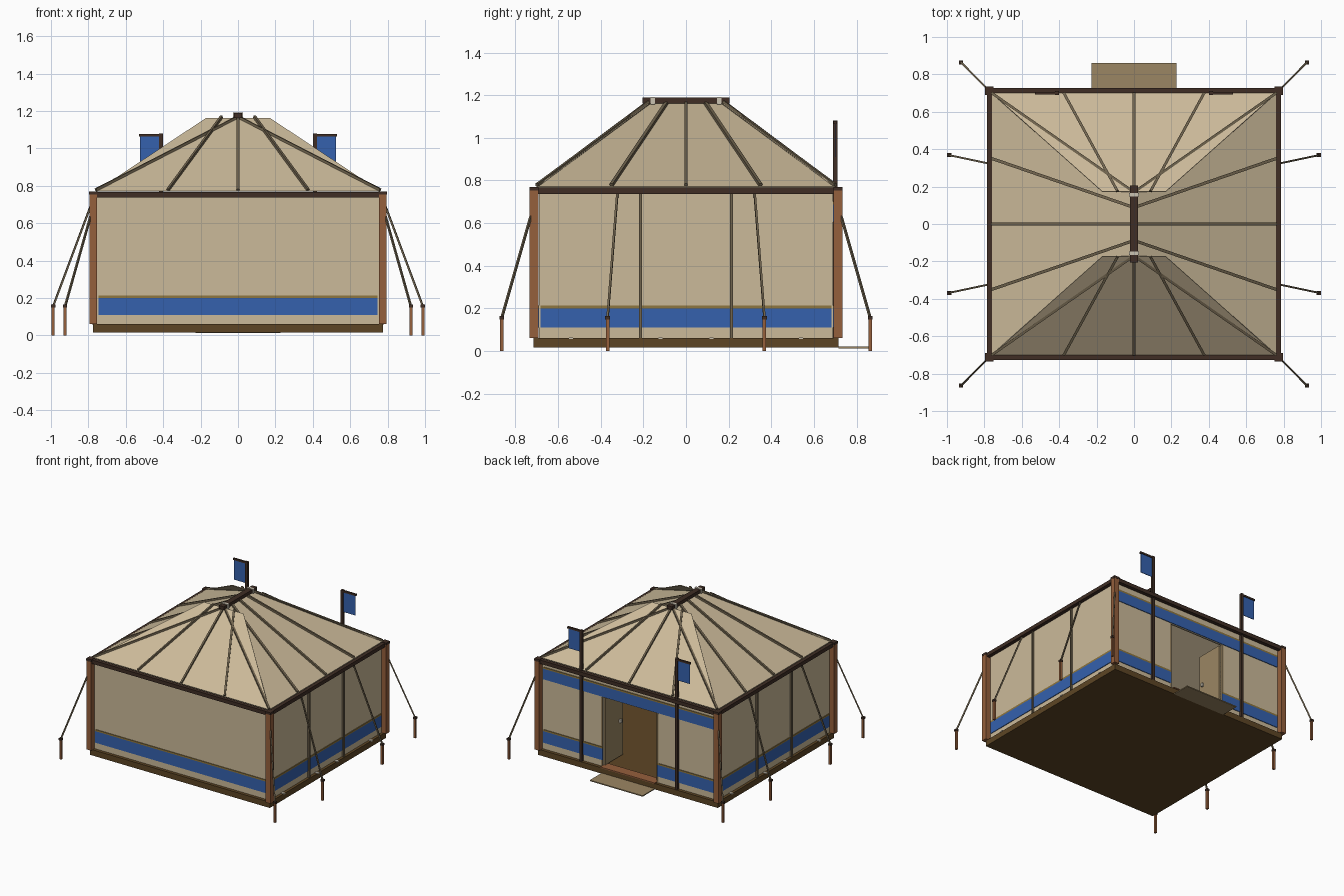
import bpy
from mathutils import Vector

cube = bpy.data.objects.get("Cube")
if cube:
    bpy.data.objects.remove(cube, do_unlink=True)


def material(name, r, g, b):
    m = bpy.data.materials.new(name)
    m.use_nodes = True
    m.diffuse_color = (r, g, b, 1)
    bsdf = next(n for n in m.node_tree.nodes if n.type == 'BSDF_PRINCIPLED')
    bsdf.inputs["Base Color"].default_value = (r, g, b, 1)
    return m


CANVAS = material("canvas tan", .60, .49, .32)
BLUE = material("blue cloth", .035, .12, .42)
WOOD = material("red brown wood", .30, .115, .045)
DARK = material("dark brown wood", .05, .027, .018)
BASE = material("platform brown", .11, .06, .018)
POLE = material("weathered pole", .16, .125, .075)
TRIM = material("olive trim", .27, .18, .05)
DOOR = material("door tan", .33, .24, .125)
METAL = material("pale metal", .60, .55, .45)


def mesh_object(name, verts, faces, mat):
    me = bpy.data.meshes.new(name)
    me.from_pydata(verts, [], faces)
    me.materials.append(mat)
    ob = bpy.data.objects.new(name, me)
    bpy.context.collection.objects.link(ob)
    return ob


BOX_FACES = [(0, 1, 3, 2), (4, 6, 7, 5), (0, 4, 5, 1),
             (2, 3, 7, 6), (0, 2, 6, 4), (1, 5, 7, 3)]


def box(name, xs, ys, zs, mat):
    xs, ys, zs = sorted(xs), sorted(ys), sorted(zs)
    return mesh_object(name, [(x, y, z) for x in xs for y in ys for z in zs], BOX_FACES, mat)


def block(name, x, y, half, zs, mat):
    return box(name, (x - half, x + half), (y - half, y + half), zs, mat)


def bar(name, a, b, width, mat):
    """Square bar running from a to b."""
    a, b = Vector(a), Vector(b)
    d = (b - a).normalized()
    side = d.cross(Vector((0, 0, 1))).normalized() * width / 2
    up = side.cross(d).normalized() * width / 2
    verts = [p + side * i + up * j for p in (a, b) for i in (-1, 1) for j in (-1, 1)]
    return mesh_object(name, verts, BOX_FACES, mat)


def panel(name, verts, mat, thick=.005):
    ob = mesh_object(name, verts, [tuple(range(len(verts)))], mat)
    mod = ob.modifiers.new("cloth thickness", 'SOLIDIFY')
    mod.thickness = thick
    mod.offset = -1
    return ob


WX, WY = .754, .69          # outer wall faces
FLOOR, EAVE, PEAK = .06, .772, 1.163
DW, DH = .235, .60          # door opening half width and top

# Platform and entrance mat
box("platform", (-.775, .775), (-.715, .715), (.015, FLOOR), BASE)
box("entrance_mat", (-.228, .228), (.715, .86), (.012, .02), DOOR)
box("door_threshold", (-DW, DW), (.64, .722), (FLOOR, .068), WOOD)

# Canvas walls, with an opening at the back
T = .012
box("front_wall", (-WX, WX), (-WY, -WY + T), (FLOOR, .76), CANVAS)
box("back_wall_lintel", (-DW, DW), (WY - T, WY), (DH, .76), CANVAS)
for s, side in ((1, "left"), (-1, "right")):
    box(side + "_wall", (s * WX, s * (WX - T)), (-WY, WY), (FLOOR, .76), CANVAS)
    box(side + "_back_wall", (s * DW, s * WX), (WY - T, WY), (FLOOR, .76), CANVAS)

# Blue bands edged with olive trim
P = .005


def bands(name, xs, ys, z, height=.09):
    box(name + "_band", xs, ys, (z, z + height), BLUE)
    box(name + "_trim", xs, ys, (z + height, z + height + .013), TRIM)


bands("front", (-.747, .747), (-WY - P, -WY), .11)
bands("back_upper", (-.747, .747), (WY, WY + P), .605, .082)
for s, side in ((1, "left"), (-1, "right")):
    bands(side, (s * WX, s * (WX + P)), (-.683, .683), .11)
    bands(side + "_back", (s * DW, s * .747), (WY, WY + P), .11)

# Corner posts with dark caps, and eave beams
for s in (-1, 1):
    for t in (-1, 1):
        block("corner_post", s * .774, t * .713, .021, (FLOOR, .752), WOOD)
        block("corner_cap", s * .774, t * .713, .022, (.752, .77), DARK)
    box("side_beam", (s * .758, s * .786), (-.713, .713), (.737, .766), DARK)
    box("end_beam", (-.774, .774), (s * .698, s * .727), (.737, .766), DARK)

# Roof: side slopes meet at the ridge, end panels are wide and overhang them
RY = .175
for s in (-1, 1):
    slope = [(s * .76, -.7, EAVE), (s * .76, .7, EAVE), (0, RY, PEAK), (0, -RY, PEAK)]
    panel("side_roof", slope[::s], CANVAS)
    end = [(.76, s * .7, EAVE), (-.76, s * .7, EAVE), (-.17, s * RY, PEAK), (.17, s * RY, PEAK)]
    panel("end_roof", end[::s], CANVAS)

# Rafters
R = .006
for s in (-1, 1):
    for k in (-1, 0, 1):
        bar("side_rafter", (s * .76, k * .35, EAVE + R), (0, k * .088, PEAK + R), .016, POLE)
        bar("end_rafter", (k * .375, s * .7, EAVE + R), (k * .088, s * RY, PEAK + R), .014, POLE)
    for t in (-1, 1):
        bar("hip_rafter", (s * .76, t * .7, EAVE + R), (0, t * .17, PEAK + R), .014, POLE)

# Ridge beam and its collars
box("ridge_beam", (-.021, .021), (-.205, .205), (1.162, 1.188), DARK)
for t in (-1, 1):
    box("ridge_collar", (-.028, .028), (t * .146, t * .166), (1.157, 1.192), METAL)

# Side wall battens and floor clips
for s in (-1, 1):
    for y in (-.213, .213):
        box("wall_batten", (s * WX, s * (WX + .014)), (y - .007, y + .007), (FLOOR, .74), POLE)
    for y in (-.54, -.12, .12, .54):
        box("floor_clip", (s * WX, s * .779), (y - .01, y + .01), (.056, .064), METAL)

# Stakes and guy ropes
for s in (-1, 1):
    for t in (-1, 1):
        for x, y, top in ((.988, .368, (.77, .322, .74)), (.924, .864, (.782, .72, .66))):
            block("stake", s * x, t * y, .008, (0, .15), WOOD)
            block("stake_cap", s * x, t * y, .011, (.148, .164), DARK)
            bar("guy_rope", (s * x, t * y, .157), (s * top[0], t * top[1], top[2]), .01, POLE)

# Flag poles with hanging flags
for s, side in ((1, "left"), (-1, "right")):
    box(side + "_flag_pole", (s * .402, s * .422), (WY, .71), (FLOOR, 1.08), DARK)
    box(side + "_flag_arm", (s * .402, s * .53), (.693, .707), (1.064, 1.078), DARK)
    box(side + "_flag", (s * .422, s * .524), (.698, .702), (.91, 1.064), BLUE)

# Double doors swung inward, with handles, frame and padlock
for s, side in ((1, "left"), (-1, "right")):
    box(side + "_door", (s * (DW - .002), s * (DW - .014)), (.46, WY - T), (.07, DH - .005), DOOR)
    box(side + "_door_frame", (s * DW, s * (DW + .012)), (WY - T, WY + .004), (FLOOR, DH), DOOR)
    for e in (-1, 1):
        x = s * (DW - .008) + e * .014
        block(side + "_door_handle", x, .50, .008, (.335, .36), METAL)
box("padlock", (-.222, -.205), (.485, .51), (.225, .265), TRIM)
